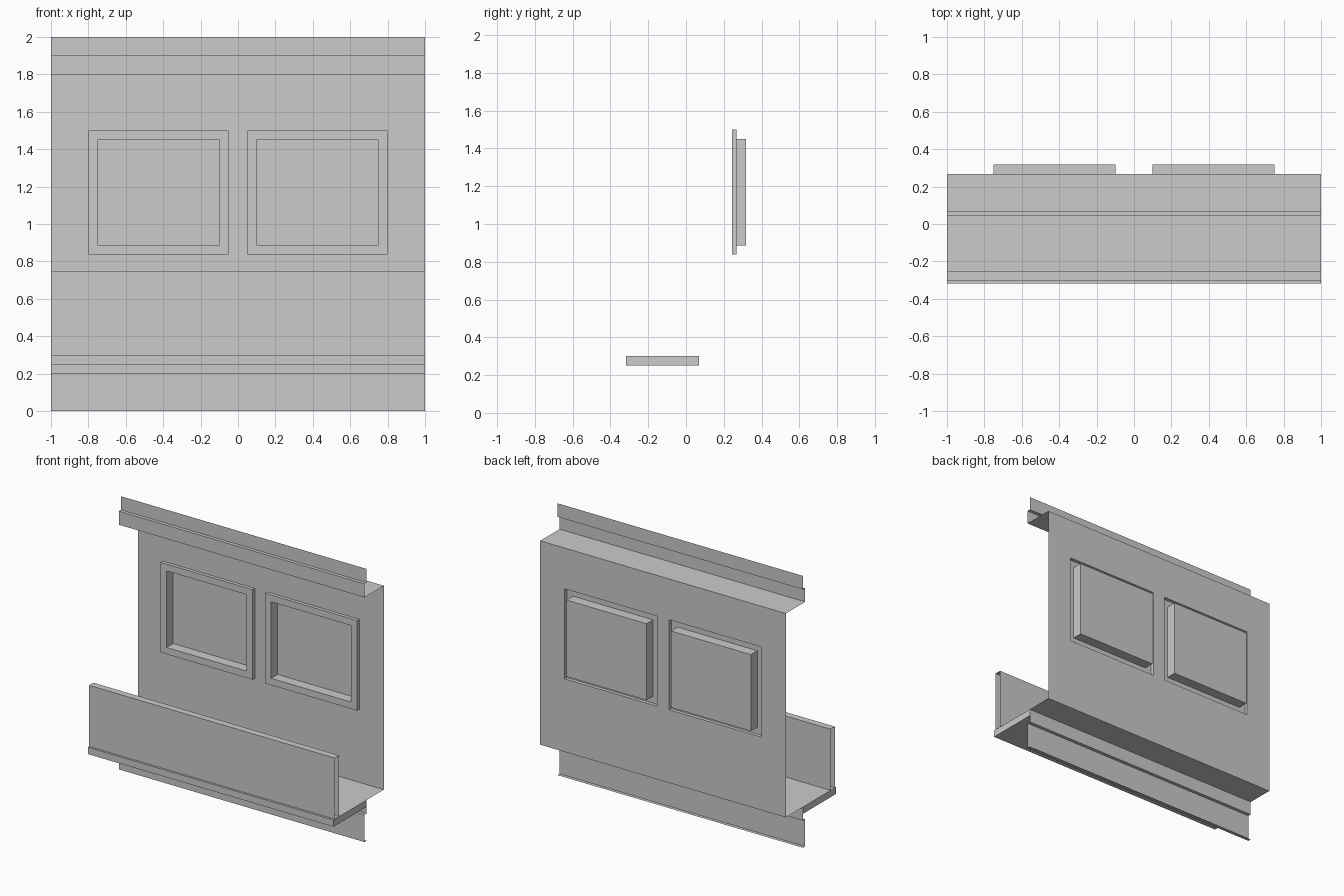
import bpy, bmesh

if "Cube" in bpy.data.objects:
    bpy.data.objects.remove(bpy.data.objects["Cube"])

HALF = 1.0          # half width of the whole panel
WALL_Y = 0.2675     # main wall plane
BACK_Y = 0.0675     # mounting flange planes
FRONT_Y = 0.0425


def finish(name, bm):
    mesh = bpy.data.meshes.new(name)
    bm.to_mesh(mesh)
    bm.free()
    ob = bpy.data.objects.new(name, mesh)
    bpy.context.collection.objects.link(ob)
    return ob


def sheet(name, profile):
    """Open thin sheet: a (y, z) profile swept along x."""
    bm = bmesh.new()
    rows = [[bm.verts.new((x, y, z)) for x in (-HALF, HALF)] for y, z in profile]
    for a, b in zip(rows, rows[1:]):
        bm.faces.new((a[0], a[1], b[1], b[0]))
    bmesh.ops.recalc_face_normals(bm, faces=bm.faces[:])
    return finish(name, bm)


def push(bm, face, inset, y):
    """Inset a window face, then move it to depth y."""
    bmesh.ops.inset_individual(bm, faces=[face], thickness=inset, use_even_offset=True)
    for v in face.verts:
        v.co.y = y


# Back wall with two pressed window pockets
xs = [-HALF, -0.80, -0.05, 0.05, 0.80, HALF]
zs = [0.30, 0.8375, 1.50, 1.80]
bm = bmesh.new()
grid = [[bm.verts.new((x, WALL_Y, z)) for x in xs] for z in zs]
windows = []
for j in range(len(zs) - 1):
    for i in range(len(xs) - 1):
        f = bm.faces.new((grid[j][i], grid[j][i + 1], grid[j + 1][i + 1], grid[j + 1][i]))
        if j == 1 and i in (1, 3):
            windows.append(f)
bm.normal_update()
for f in windows:
    push(bm, f, 0.0, 0.2425)      # frame steps forward
    bm.normal_update()
    push(bm, f, 0.05, 0.2425)     # frame border
    bm.normal_update()
    push(bm, f, 0.0, 0.3175)      # pocket pushed out the back
bm.normal_update()
finish("window_wall", bm)

# Top flange, stepped, with ledge to the wall
sheet("top_flange", [(BACK_Y, 2.0), (BACK_Y, 1.9), (FRONT_Y, 1.9),
                     (FRONT_Y, 1.8), (WALL_Y, 1.8)])

# Floor behind the shelf slab
sheet("rear_floor", [(WALL_Y, 0.30), (BACK_Y, 0.30)])

# Bottom flange with turned lip
sheet("bottom_flange", [(BACK_Y, 0.25), (BACK_Y, 0.20), (FRONT_Y, 0.20),
                        (FRONT_Y, 0.0), (BACK_Y, 0.0)])

# Balcony parapet, open at the ends
sheet("parapet", [(-0.2525, 0.30), (-0.2525, 0.75), (-0.3025, 0.75), (-0.3025, 0.30)])

# Solid balcony slab
bm = bmesh.new()
bmesh.ops.create_cube(bm, size=1)
for v in bm.verts:
    v.co.x *= 2 * HALF
    v.co.y = -0.3175 if v.co.y < 0 else BACK_Y
    v.co.z = 0.25 if v.co.z < 0 else 0.30
finish("balcony_slab", bm)
